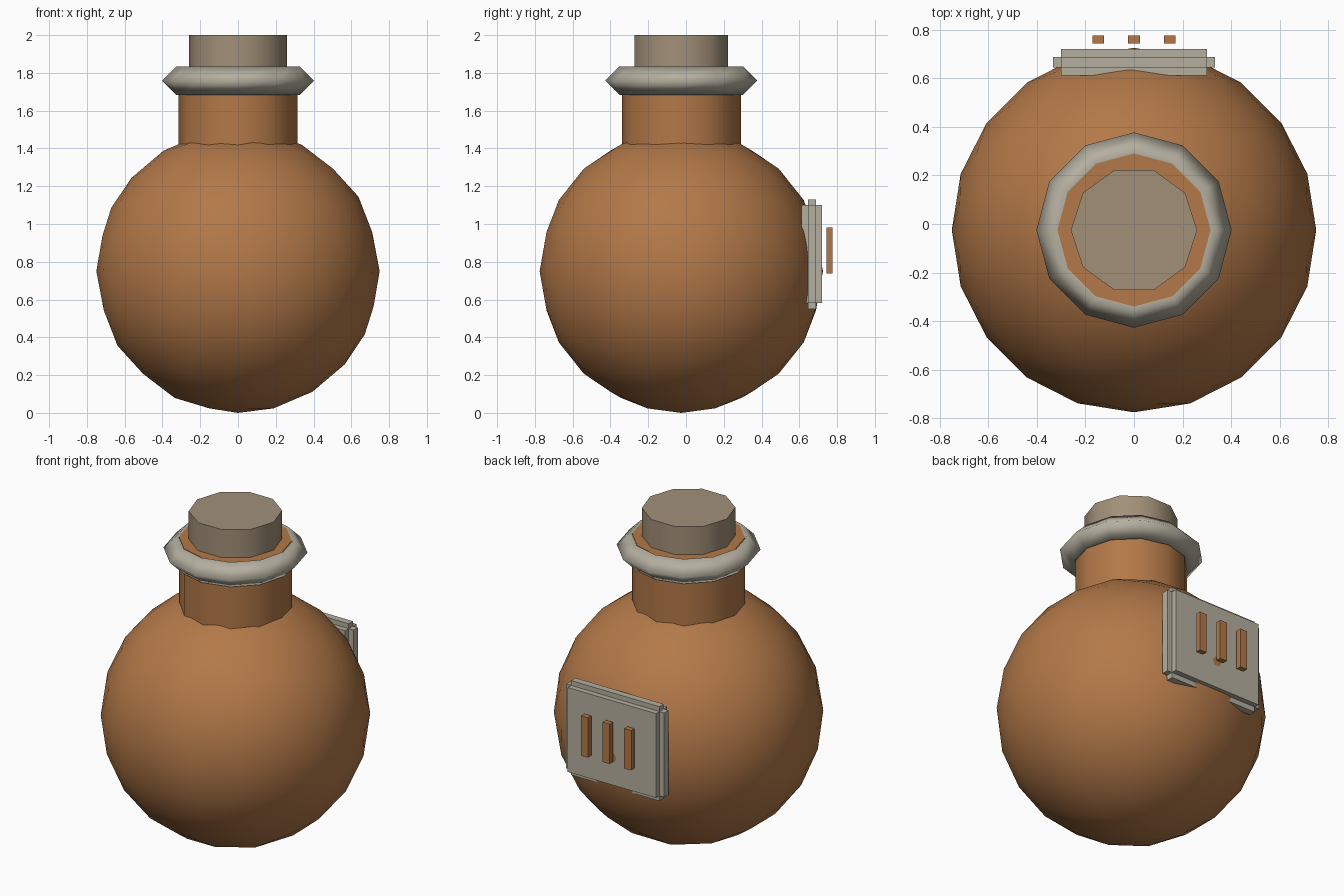
import bpy
import math

cube = bpy.data.objects.get("Cube")
if cube:
    bpy.data.objects.remove(cube, do_unlink=True)

CY = -0.025  # depth of the flask axis


def material(name, rgb):
    m = bpy.data.materials.new(name)
    m.use_nodes = True
    m.diffuse_color = (*rgb, 1)
    bsdf = m.node_tree.nodes["Principled BSDF"]
    bsdf.inputs["Base Color"].default_value = (*rgb, 1)
    bsdf.inputs["Roughness"].default_value = 0.8
    return m


clay = material("brown clay", (0.45, 0.19, 0.065))
stone = material("pale grey", (0.46, 0.43, 0.35))
cork = material("dull cork", (0.36, 0.28, 0.19))


def finish(name, mat, smooth=None):
    ob = bpy.context.object
    ob.name = name
    ob.data.materials.append(mat)
    if smooth:
        bpy.ops.object.shade_smooth_by_angle(angle=math.radians(smooth))
    return ob


def cylinder(name, mat, sides, radius, z0, z1):
    bpy.ops.mesh.primitive_cylinder_add(vertices=sides, radius=radius, depth=z1 - z0,
                                        location=(0, CY, (z0 + z1) / 2),
                                        rotation=(0, 0, math.pi / 2))
    return finish(name, mat, 40)


def box(name, mat, x, y, z):
    spans = (x, y, z)
    bpy.ops.mesh.primitive_cube_add(size=1, location=[(a + b) / 2 for a, b in spans])
    bpy.context.object.scale = [b - a for a, b in spans]
    return finish(name, mat)


# Round body
bpy.ops.mesh.primitive_ico_sphere_add(subdivisions=3, radius=0.75,
                                      location=(0, CY, 0.75), rotation=(0, 0, math.pi))
finish("flask_body", clay, 60)

# Neck, collar ring and stopper
cylinder("neck", clay, 12, 0.315, 1.3, 1.828)
bpy.ops.mesh.primitive_torus_add(major_segments=12, minor_segments=4,
                                 major_radius=0.326, minor_radius=0.076,
                                 location=(0, CY, 1.759))
finish("collar_ring", stone, 180)
cylinder("stopper", cork, 10, 0.26, 1.7, 2.0)

# Back label plate with its edge strips
box("label_plate", stone, (-0.3, 0.3), (0.612, 0.72), (0.582, 1.1))
for side, name in ((-1, "right"), (1, "left")):
    box(name + "_edge_strip", stone, sorted((side * 0.28, side * 0.333)),
        (0.645, 0.687), (0.582, 1.1))
for name, z in (("top", (1.08, 1.13)), ("bottom", (0.55, 0.6))):
    box(name + "_edge_strip", stone, (-0.3, 0.3), (0.645, 0.687), z)

# Three upright bars standing off the plate
for i, name in enumerate(("right", "middle", "left")):
    x = (i - 1) * 0.147
    box(name + "_bar", clay, (x - 0.024, x + 0.024), (0.743, 0.775), (0.737, 0.982))
